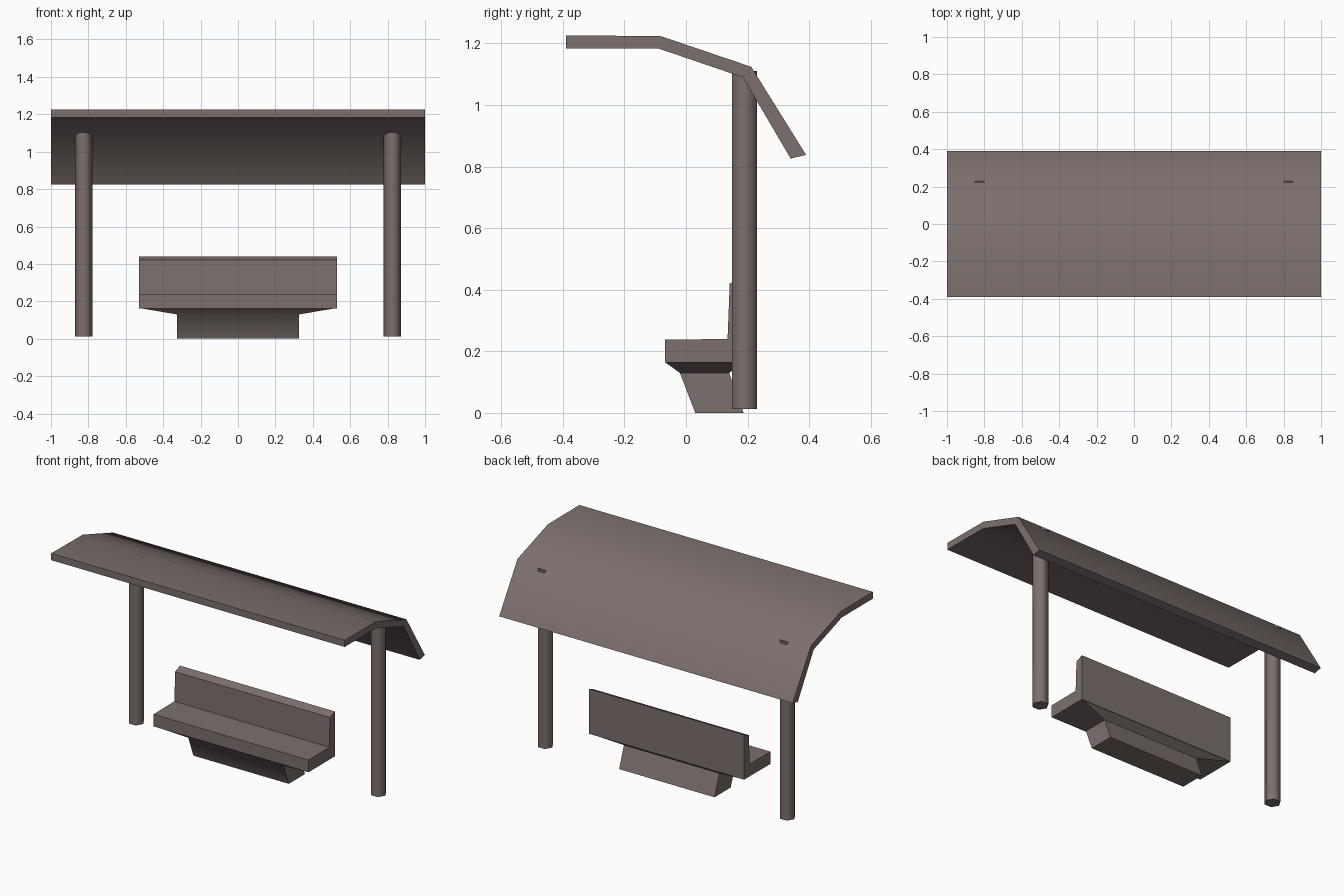
import bpy, bmesh, math

if "Cube" in bpy.data.objects:
    bpy.data.objects.remove(bpy.data.objects["Cube"])

mat = bpy.data.materials.new("taupe")
mat.diffuse_color = (0.2, 0.16, 0.15, 1)
mat.use_nodes = True
mat.node_tree.nodes["Principled BSDF"].inputs["Base Color"].default_value = mat.diffuse_color


def finish(name, bm, angle):
    bmesh.ops.recalc_face_normals(bm, faces=bm.faces)
    me = bpy.data.meshes.new(name)
    bm.to_mesh(me)
    bm.free()
    me.materials.append(mat)
    ob = bpy.data.objects.new(name, me)
    bpy.context.collection.objects.link(ob)
    bpy.ops.object.select_all(action='DESELECT')
    ob.select_set(True)
    bpy.context.view_layer.objects.active = ob
    bpy.ops.object.shade_smooth_by_angle(angle=math.radians(angle))
    return ob


def loft(name, loops, angle):
    """Skin a series of matching closed loops and cap both ends."""
    bm = bmesh.new()
    rings = [[bm.verts.new(p) for p in loop] for loop in loops]
    n = len(rings[0])
    for a, b in zip(rings, rings[1:]):
        for i in range(n):
            j = (i + 1) % n
            bm.faces.new((a[i], a[j], b[j], b[i]))
    bm.faces.new(rings[0])
    bm.faces.new(rings[-1])
    return finish(name, bm, angle)


def prism_x(name, profile, half, angle):
    """Extrude a (y, z) profile symmetrically along x."""
    return loft(name, [[(x, y, z) for y, z in profile] for x in (-half, half)], angle)


def rect(x, y0, y1, z):
    return [(-x, y0, z), (x, y0, z), (x, y1, z), (-x, y1, z)]


# Bent canopy roof
prism_x("canopy_roof",
        [(-0.39, 1.226), (-0.083, 1.224), (0.212, 1.124), (0.39, 0.838),
         (0.34, 0.826), (0.185, 1.09), (-0.088, 1.183), (-0.39, 1.184)], 1.0, 45)

# Hexagonal posts, tops just breaking through the roof
for side, x in (("left", -0.825), ("right", 0.825)):
    loops = [[(x + 0.046 * math.cos(math.radians(60 * k)),
               0.19 + 0.046 * math.sin(math.radians(60 * k)), z) for k in range(6)]
             for z in (0.012, 1.11)]
    loft(side + "_post", loops, 65)

# Bench seat and backrest in one L-shaped profile
prism_x("bench_seat",
        [(-0.068, 0.163), (-0.068, 0.238), (0.135, 0.24), (0.142, 0.42),
         (0.188, 0.44), (0.188, 0.163)], 0.528, 35)

# Pedestal flaring out under the seat
loft("bench_pedestal",
     [rect(0.325, 0.03, 0.187, 0.0), rect(0.325, -0.02, 0.14, 0.13),
      rect(0.527, -0.067, 0.187, 0.164)], 35)
